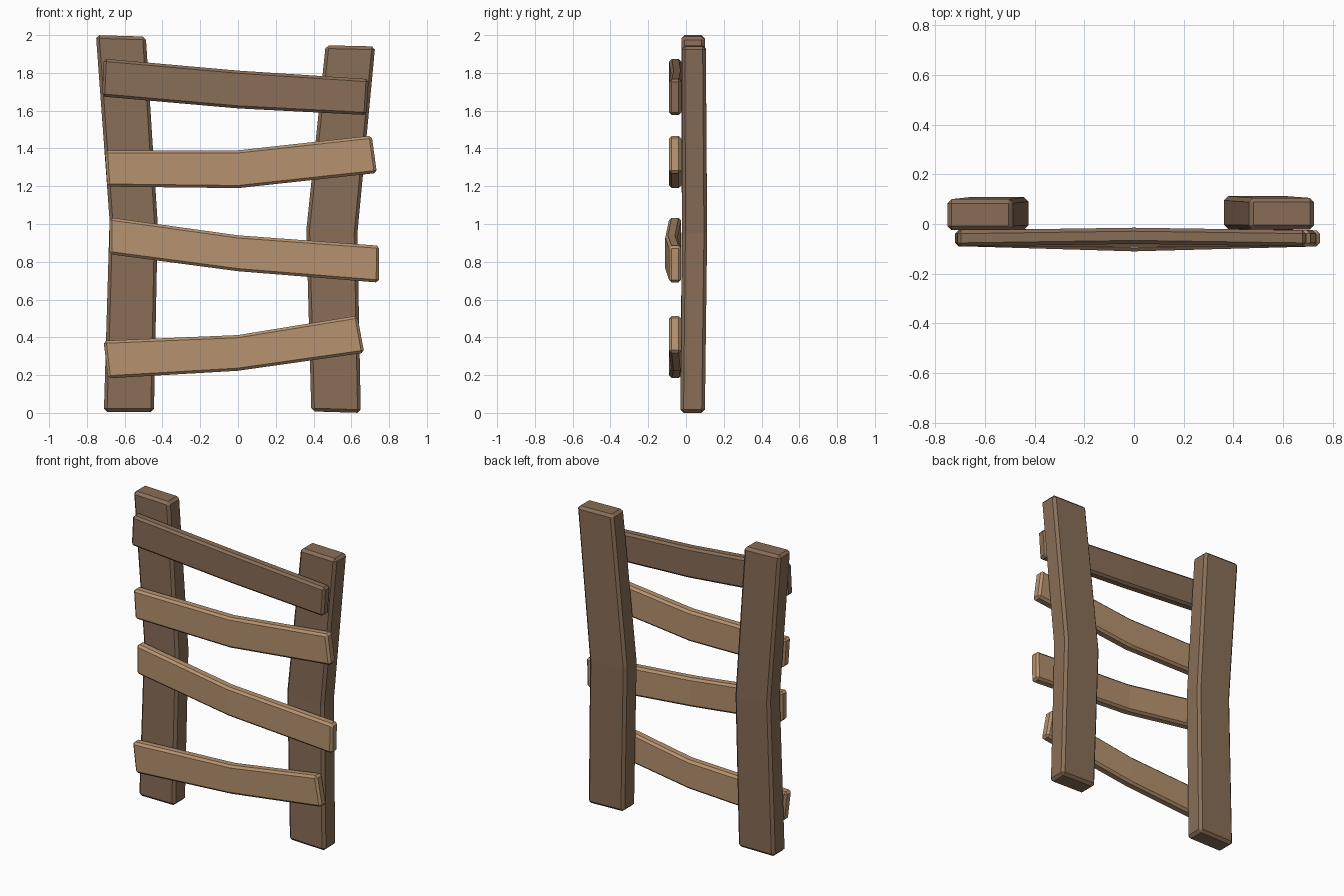
import bpy, bmesh

if "Cube" in bpy.data.objects:
    bpy.data.objects.remove(bpy.data.objects["Cube"])


def material(name, rgb):
    m = bpy.data.materials.new(name)
    m.diffuse_color = (*rgb, 1)
    m.use_nodes = True
    m.node_tree.nodes["Principled BSDF"].inputs["Base Color"].default_value = m.diffuse_color
    return m


dark = material("dark_wood", (0.25, 0.155, 0.095))
light = material("light_wood", (0.47, 0.29, 0.16))


def bent_board(name, sections, mat, chamfer):
    """Loft a board through sections: (edge_a xz, edge_b xz, front y, back y)."""
    bm = bmesh.new()
    rings = []
    for a, b, front, back in sections:
        rings.append([bm.verts.new(p) for p in (
            (a[0], front, a[1]), (b[0], front, b[1]),
            (b[0], back, b[1]), (a[0], back, a[1]))])
    for r, s in zip(rings, rings[1:]):
        for i in range(4):
            j = (i + 1) % 4
            bm.faces.new((r[i], r[j], s[j], s[i]))
    bm.faces.new(rings[0])
    bm.faces.new(rings[-1])
    bmesh.ops.recalc_face_normals(bm, faces=bm.faces)
    # chamfer only the sharp edges, not the bend in the middle
    sharp = [e for e in bm.edges if e.calc_face_angle() > 0.8]
    bmesh.ops.bevel(bm, geom=sharp, offset=chamfer, segments=1,
                    profile=0.5, affect='EDGES')
    me = bpy.data.meshes.new(name)
    bm.to_mesh(me)
    bm.free()
    me.materials.append(mat)
    ob = bpy.data.objects.new(name, me)
    bpy.context.collection.objects.link(ob)


# upright posts
bent_board("left_post", [
    ((-0.71, 0.005), (-0.445, 0.005), -0.03, 0.10),
    ((-0.68, 1.02), (-0.425, 1.00), -0.022, 0.108),
    ((-0.752, 2.0), (-0.488, 1.992), -0.025, 0.10)], dark, 0.017)
bent_board("right_post", [
    ((0.388, 0.008), (0.65, 0.0), -0.03, 0.10),
    ((0.362, 0.97), (0.632, 0.95), -0.02, 0.112),
    ((0.464, 1.946), (0.726, 1.94), -0.022, 0.105)], dark, 0.017)

# cross planks: left, middle and right (bottom, top) points, middle front y
planks = [
    ("top_plank", (-0.72, 1.675), (-0.71, 1.875), 1.612, 1.812,
     (0.68, 1.577), (0.692, 1.767), -0.08, dark),
    ("upper_plank", (-0.692, 1.198), (-0.705, 1.39), 1.19, 1.39,
     (0.735, 1.27), (0.708, 1.468), -0.09, light),
    ("middle_plank", (-0.68, 0.84), (-0.68, 1.035), 0.75, 0.94,
     (0.745, 0.69), (0.748, 0.885), -0.11, light),
    ("lower_plank", (-0.688, 0.183), (-0.712, 0.382), 0.223, 0.412,
     (0.668, 0.318), (0.632, 0.515), -0.08, light),
]
for name, la, lb, ma, mb, ra, rb, y, mat in planks:
    bent_board(name, [(la, lb, -0.09, -0.025),
                      ((0, ma), (0, mb), y, y + 0.065),
                      (ra, rb, -0.09, -0.025)], mat, 0.014)
